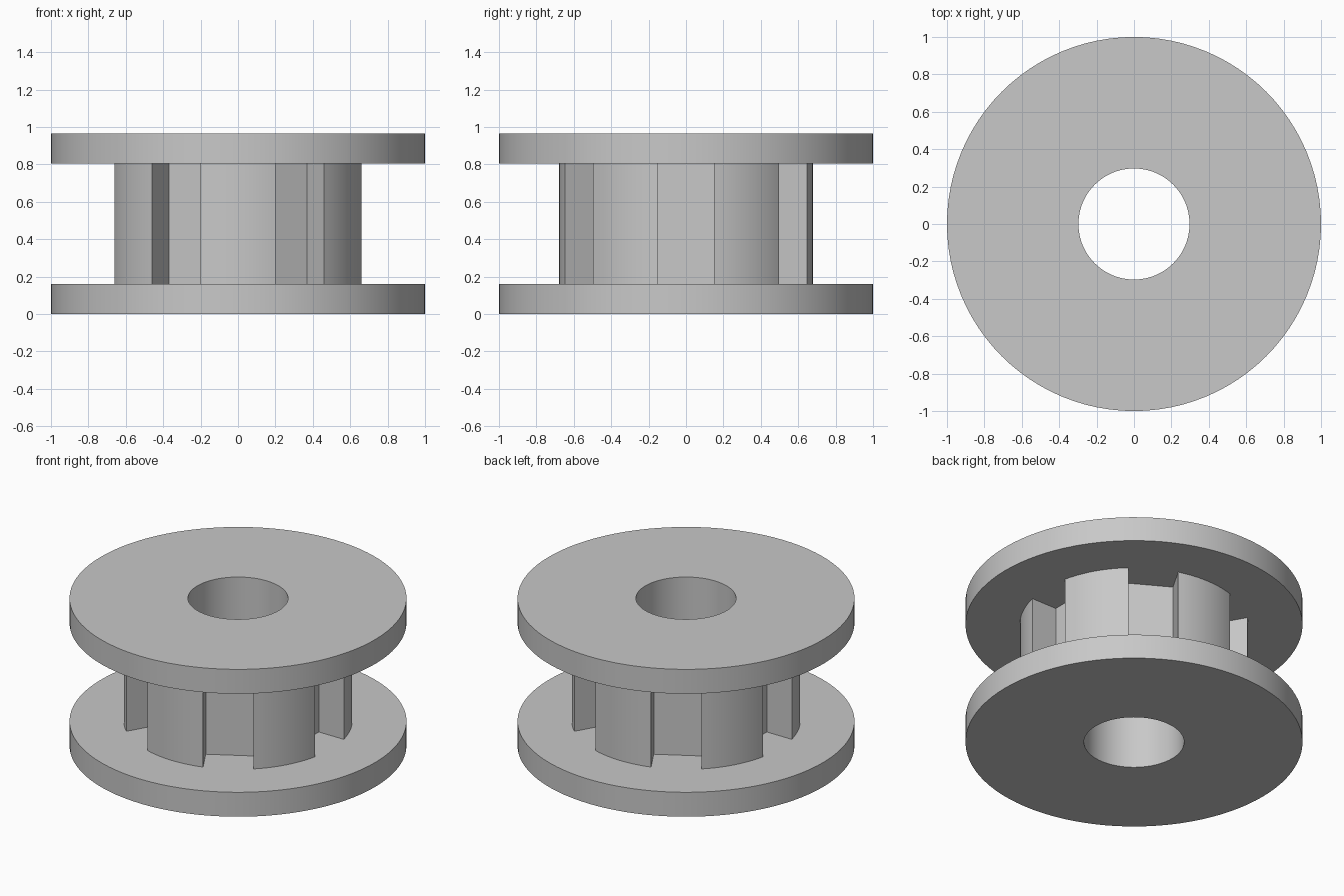
import bpy, bmesh
from math import sin, cos, asin, pi, radians

cube = bpy.data.objects.get("Cube")
if cube:
    bpy.data.objects.remove(cube, do_unlink=True)

FLANGE_R, BORE_R, HUB_R = 1.0, 0.297, 0.678
HEIGHT, FLANGE_T = 0.965, 0.16
TEETH, SLOT_HALF, SLOT_FLOOR = 6, 0.15, 0.48
SEGMENTS, ARC_STEPS = 96, 12


def circle(radius):
    return [(radius * cos(2 * pi * i / SEGMENTS), radius * sin(2 * pi * i / SEGMENTS))
            for i in range(SEGMENTS)]


def toothed_outline():
    """Hub cross-section: arcs separated by parallel-sided, flat-bottomed slots."""
    points = []
    half_slot = asin(SLOT_HALF / HUB_R)
    for k in range(TEETH):
        a = 2 * pi * k / TEETH
        for side in (-SLOT_HALF, SLOT_HALF):
            points.append((SLOT_FLOOR * cos(a) - side * sin(a),
                           SLOT_FLOOR * sin(a) + side * cos(a)))
        start, span = a + half_slot, 2 * pi / TEETH - 2 * half_slot
        for i in range(ARC_STEPS + 1):
            t = start + span * i / ARC_STEPS
            points.append((HUB_R * cos(t), HUB_R * sin(t)))
    return points


bm = bmesh.new()


def ring(points, z):
    return [bm.verts.new((x, y, z)) for x, y in points]


def bridge(lower, upper):
    n = len(lower)
    for i in range(n):
        j = (i + 1) % n
        bm.faces.new((lower[i], lower[j], upper[j], upper[i]))


def loop_edges(loop):
    return [bm.edges.get((v, loop[i - 1])) for i, v in enumerate(loop)]


low, high = FLANGE_T, HEIGHT - FLANGE_T
rim = [ring(circle(FLANGE_R), z) for z in (0, low, high, HEIGHT)]
bore = [ring(circle(BORE_R), z) for z in (0, HEIGHT)]
hub = [ring(toothed_outline(), z) for z in (low, high)]

# Flange rims, bore and toothed hub walls
bridge(rim[0], rim[1])
bridge(rim[2], rim[3])
bridge(bore[0], bore[1])
bridge(hub[0], hub[1])

# Outer flange faces
bridge(rim[0], bore[0])
bridge(rim[3], bore[1])

# Inner flange faces around the toothed hub
for outer, inner in ((rim[1], hub[0]), (rim[2], hub[1])):
    bmesh.ops.triangle_fill(bm, use_beauty=True, normal=(0, 0, 1),
                            edges=loop_edges(outer) + loop_edges(inner))

bmesh.ops.recalc_face_normals(bm, faces=bm.faces[:])
mesh = bpy.data.meshes.new("toothed_spool")
bm.to_mesh(mesh)
bm.free()

spool = bpy.data.objects.new("toothed_spool", mesh)
bpy.context.collection.objects.link(spool)

# Plain grey finish
grey = bpy.data.materials.new("plain_grey")
grey.use_nodes = True
colour = (0.58, 0.58, 0.58, 1)
grey.diffuse_color = colour
grey.node_tree.nodes["Principled BSDF"].inputs["Base Color"].default_value = colour
mesh.materials.append(grey)

# Smooth curves with crisp edges
bpy.ops.object.select_all(action='DESELECT')
spool.select_set(True)
bpy.context.view_layer.objects.active = spool
bpy.ops.object.shade_smooth_by_angle(angle=radians(30))
